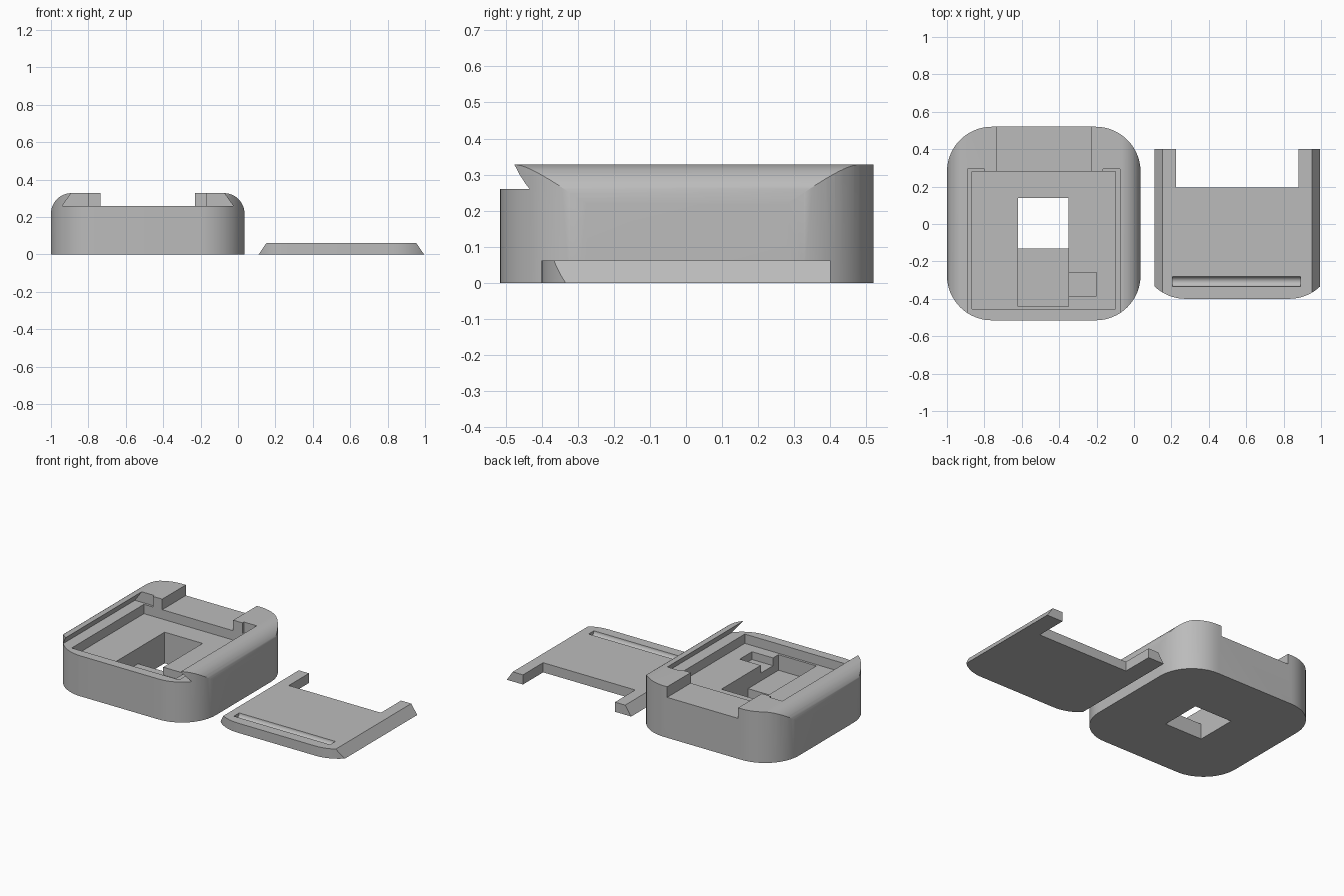
import bpy, bmesh, math
from mathutils import Vector

cube = bpy.data.objects.get("Cube")
if cube:
    bpy.data.objects.remove(cube, do_unlink=True)

grey = bpy.data.materials.new("matte_grey")
grey.use_nodes = True
grey.diffuse_color = (0.5, 0.5, 0.5, 1)
grey.node_tree.nodes["Principled BSDF"].inputs["Base Color"].default_value = (0.5, 0.5, 0.5, 1)


def prism(name, points, axis, lo, hi):
    """Extrude a 2D outline along z (points x, y) or along y (points x, z)."""
    bm = bmesh.new()
    place = (lambda p, d: (p[0], p[1], d)) if axis == "z" else (lambda p, d: (p[0], d, p[1]))
    face = bm.faces.new([bm.verts.new(place(p, lo)) for p in points])
    grown = bmesh.ops.extrude_face_region(bm, geom=[face])["geom"]
    shift = Vector((0, 0, hi - lo)) if axis == "z" else Vector((0, hi - lo, 0))
    bmesh.ops.translate(bm, vec=shift, verts=[v for v in grown if isinstance(v, bmesh.types.BMVert)])
    bmesh.ops.recalc_face_normals(bm, faces=bm.faces)
    mesh = bpy.data.meshes.new(name)
    bm.to_mesh(mesh)
    bm.free()
    mesh.materials.append(grey)
    obj = bpy.data.objects.new(name, mesh)
    bpy.context.collection.objects.link(obj)
    return obj


def box(name, x0, x1, y0, y1, z0, z1):
    return prism(name, [(x0, y0), (x1, y0), (x1, y1), (x0, y1)], "z", z0, z1)


def arc(cx, cy, r, start, steps=16):
    angles = [math.radians(start + 90 * i / steps) for i in range(steps + 1)]
    return [(cx + r * math.cos(a), cy + r * math.sin(a)) for a in angles]


def rounded_square(cx, cy, half, r):
    k = half - r
    return (arc(cx + k, cy + k, r, 0) + arc(cx - k, cy + k, r, 90)
            + arc(cx - k, cy - k, r, 180) + arc(cx + k, cy - k, r, 270))


def dovetail(cx, z0, z1, low, high):
    return [(cx - low, z0), (cx + low, z0), (cx + high, z1), (cx - high, z1)]


def boolean(target, cutter, operation="DIFFERENCE"):
    mod = target.modifiers.new("cut", "BOOLEAN")
    mod.operation, mod.solver, mod.object = operation, "EXACT", cutter
    bpy.ops.object.select_all(action="DESELECT")
    bpy.context.view_layer.objects.active = target
    target.select_set(True)
    bpy.ops.object.modifier_apply(modifier=mod.name)
    bpy.data.objects.remove(cutter, do_unlink=True)


def finish(obj):
    bpy.ops.object.select_all(action="DESELECT")
    bpy.context.view_layer.objects.active = obj
    obj.select_set(True)
    bpy.ops.object.shade_smooth_by_angle(angle=math.radians(25))


HALF, CORNER = 0.5175, 0.24

# Case body: rounded square with filleted left and right top edges
CX = -0.4825
case = prism("case_body", rounded_square(CX, 0.0025, HALF, CORNER), "z", 0, 0.4)
top, fillet = 0.328, 0.11
k = HALF - fillet
side = 0.01  # clearance beyond the straight walls
profile = ([(CX - HALF - side, -0.1), (CX + HALF + side, -0.1), (CX + HALF + side, top - fillet)]
           + arc(CX + k, top - fillet, fillet, 0) + arc(CX - k, top - fillet, fillet, 90)
           + [(CX - HALF - side, top - fillet)])
boolean(case, prism("fillet_form", profile, "y", -0.8, 0.8), "INTERSECT")

# Lid channel, open at the front, with deeper ends for the two lid prongs
LEDGE = 0.26
boolean(case, prism("channel_cutter", dovetail(CX, LEDGE, 0.4, 0.4575, 0.3575), "y", -0.8, 0.28))
for s in (-1, 1):
    outline = [(CX + s * 0.3175, LEDGE), (CX + s * 0.4575, LEDGE),
               (CX + s * 0.3575, 0.4), (CX + s * 0.3175, 0.4)]
    boolean(case, prism("prong_cutter", outline, "y", 0.2, 0.295))

# Rear opening, inner tray, stepped pockets and through window
boolean(case, box("rear_cutter", -0.735, -0.23, 0.2, 0.8, LEDGE, 0.5))
boolean(case, box("tray_cutter", -0.865, -0.1, -0.455, 0.28, 0.2, 0.3))
boolean(case, box("pocket_cutter", -0.62, -0.35, -0.44, 0.14, 0.1, 0.23))
boolean(case, box("side_pocket_cutter", -0.4, -0.2, -0.385, -0.26, 0.15, 0.23))
boolean(case, box("window_cutter", -0.62, -0.35, -0.13, 0.14, -0.1, 0.15))
finish(case)

# Sliding lid: bevelled plate whose front follows the case corners
LX, THICK = 0.5525, 0.062
lid = prism("sliding_lid", dovetail(LX, 0, THICK, 0.4425, 0.4), "y", -0.6, 0.4)
boolean(lid, prism("lid_form", rounded_square(LX, HALF - 0.4, HALF, CORNER), "z", -0.1, 0.2), "INTERSECT")

# Rear notch leaves two prongs; a rounded groove forms the finger grip
boolean(lid, box("notch_cutter", 0.225, 0.88, 0.195, 0.6, -0.1, 0.2))
bpy.ops.mesh.primitive_cylinder_add(vertices=32, radius=0.027, depth=0.685,
                                    location=(0.5475, -0.308, THICK),
                                    rotation=(0, math.pi / 2, 0))
groove = bpy.context.object
groove.data.materials.append(grey)
boolean(lid, groove)
finish(lid)
